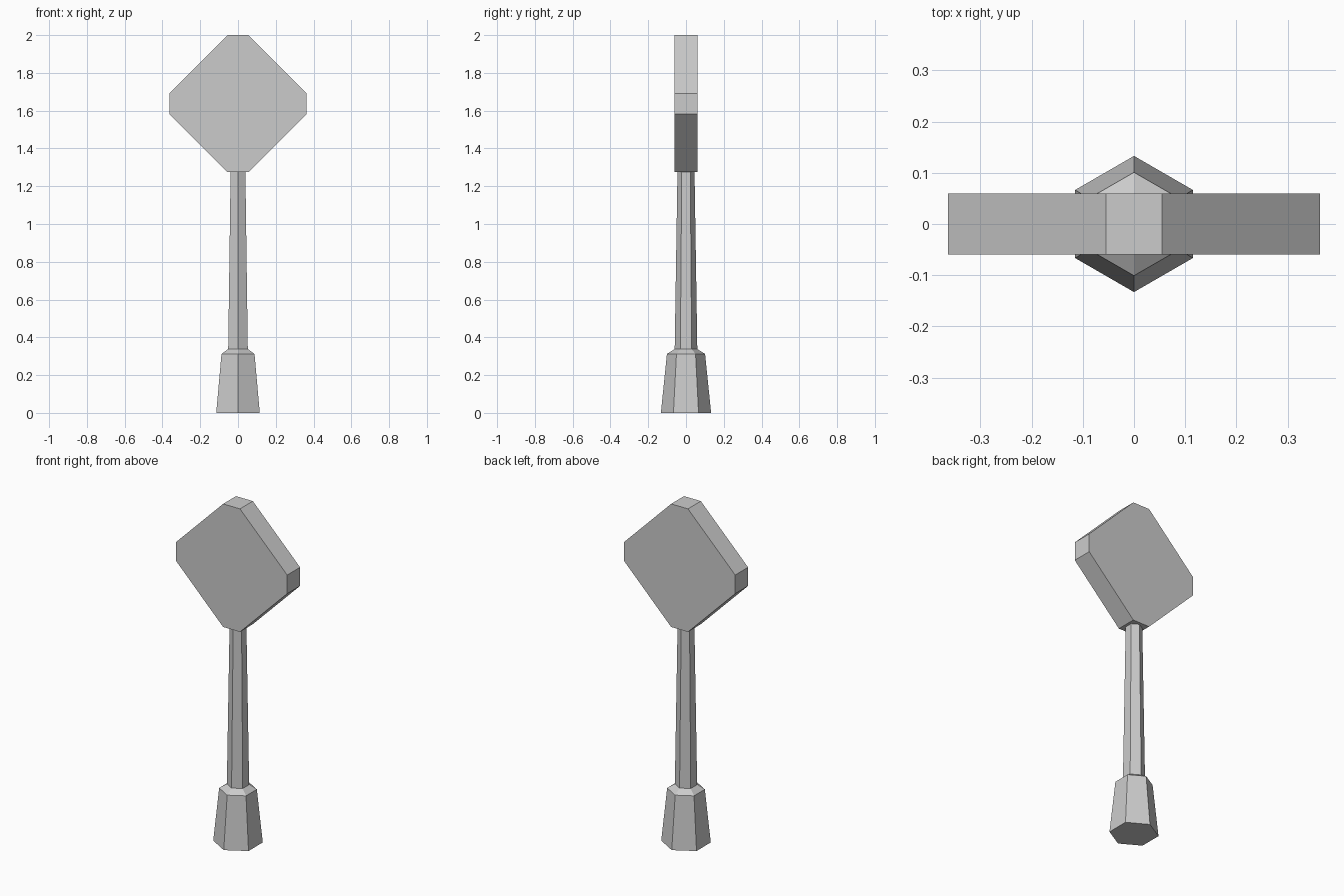
import bpy, bmesh, math

cube = bpy.data.objects.get("Cube")
if cube:
    bpy.data.objects.remove(cube, do_unlink=True)

grey = bpy.data.materials.new("light_grey")
grey.use_nodes = True
colour = (0.6, 0.6, 0.6, 1)
grey.diffuse_color = colour
grey.node_tree.nodes["Principled BSDF"].inputs["Base Color"].default_value = colour


def finish(name, bm):
    bmesh.ops.recalc_face_normals(bm, faces=bm.faces)
    mesh = bpy.data.meshes.new(name)
    bm.to_mesh(mesh)
    bm.free()
    mesh.materials.append(grey)
    obj = bpy.data.objects.new(name, mesh)
    bpy.context.collection.objects.link(obj)
    return obj


def hex_column(name, profile):
    """Stack six-sided rings of (radius, height), corners pointing front and back."""
    bm = bmesh.new()
    rings = []
    for r, z in profile:
        angles = [math.pi / 2 + i * math.pi / 3 for i in range(6)]
        rings.append([bm.verts.new((r * math.cos(a), r * math.sin(a), z)) for a in angles])
    for low, high in zip(rings, rings[1:]):
        for i in range(6):
            j = (i + 1) % 6
            bm.faces.new((low[i], low[j], high[j], high[i]))
    bm.faces.new(rings[0][::-1])
    bm.faces.new(rings[-1])
    return finish(name, bm)


# Tapered foot with sloping shoulder, and slim tapered pole
hex_column("base", [(0.133, 0), (0.101, 0.312), (0.06, 0.338)])
hex_column("pole", [(0.06, 0.33), (0.045, 1.285)])

# Diamond sign board with clipped corners
half, flat, depth, centre = 0.363, 0.055, 0.06, 1.637
outline = [(flat, half), (half, flat), (half, -flat), (flat, -half)]
outline += [(-x, -z) for x, z in outline]
bm = bmesh.new()
front = bm.faces.new([bm.verts.new((x, -depth, centre + z)) for x, z in outline])
solid = bmesh.ops.extrude_face_region(bm, geom=[front], use_keep_orig=True)
moved = [v for v in solid["geom"] if isinstance(v, bmesh.types.BMVert)]
bmesh.ops.translate(bm, verts=moved, vec=(0, 2 * depth, 0))
finish("sign_board", bm)
